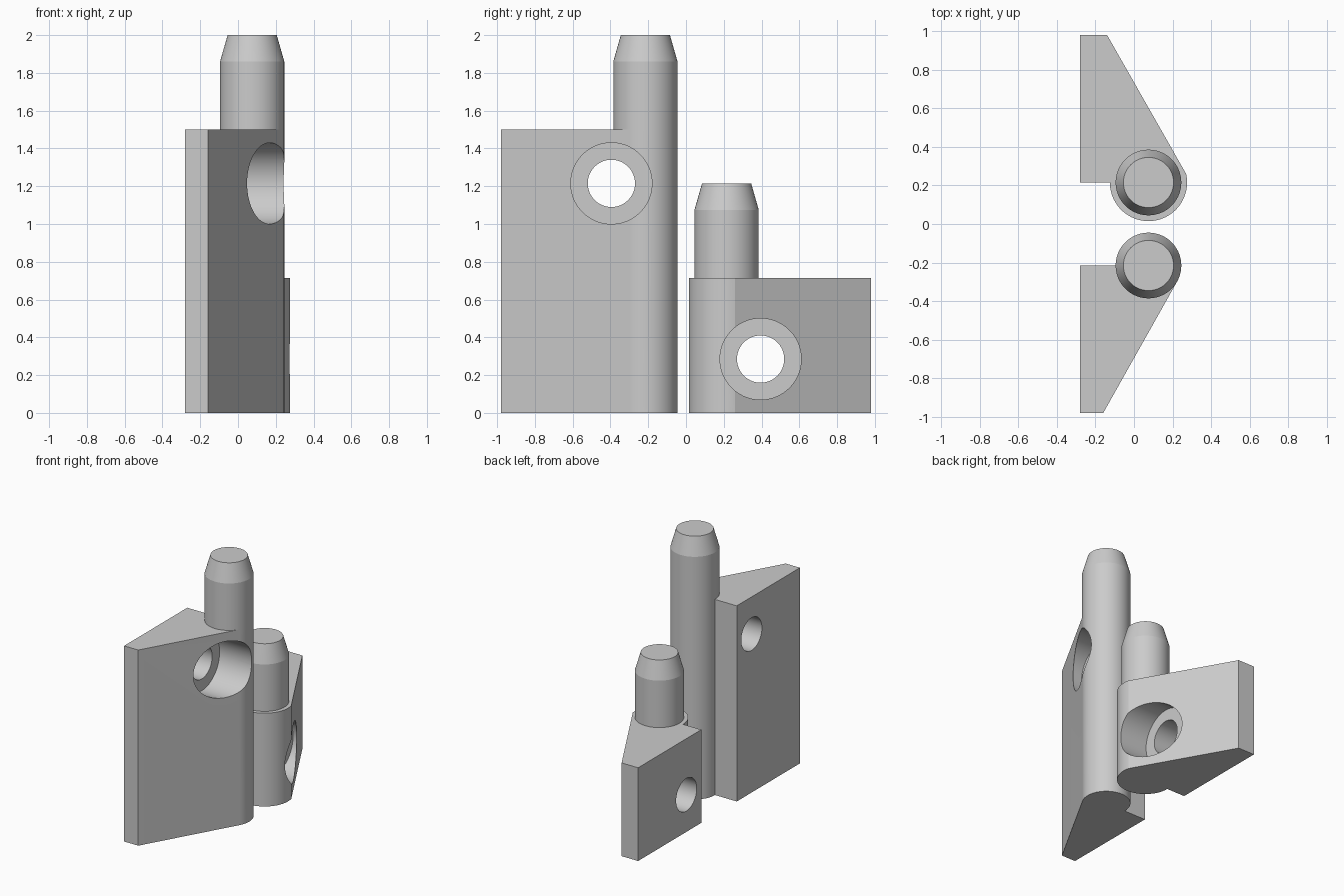
import bpy
import bmesh
from math import cos, sin, pi, radians
from mathutils import Matrix, Vector

if "Cube" in bpy.data.objects:
    bpy.data.objects.remove(bpy.data.objects["Cube"])

steel = bpy.data.materials.new("grey_steel")
steel.use_nodes = True
GREY = (0.6, 0.6, 0.6, 1)
steel.diffuse_color = GREY
steel.node_tree.nodes["Principled BSDF"].inputs["Base Color"].default_value = GREY

AXIS_X, AXIS_Y, PIN_R, TIP_R = 0.075, 0.215, 0.17, 0.13
BACK_X, END_Y, HOLE_Y = -0.28, 0.98, 0.395
SEGMENTS = 96


def make_object(name, bm):
    bmesh.ops.recalc_face_normals(bm, faces=bm.faces)
    mesh = bpy.data.meshes.new(name)
    bm.to_mesh(mesh)
    bm.free()
    mesh.materials.append(steel)
    obj = bpy.data.objects.new(name, mesh)
    bpy.context.collection.objects.link(obj)
    return obj


def select(obj):
    bpy.ops.object.select_all(action="DESELECT")
    obj.select_set(True)
    bpy.context.view_layer.objects.active = obj


def turned(name, profile, matrix):
    """Solid of revolution from (radius, height) pairs, placed by matrix."""
    bm = bmesh.new()
    rings = [[bm.verts.new((r * cos(2 * pi * i / SEGMENTS), r * sin(2 * pi * i / SEGMENTS), z))
              for i in range(SEGMENTS)] for r, z in profile]
    for low, high in zip(rings, rings[1:]):
        for i in range(SEGMENTS):
            j = (i + 1) % SEGMENTS
            bm.faces.new((low[i], low[j], high[j], high[i]))
    bm.faces.new(rings[0])
    bm.faces.new(rings[-1])
    bm.transform(matrix)
    return make_object(name, bm)


def hinge_half(name, side, barrel_r, arc_end, end_x, height, top, hole_z, floor_x):
    # wedge leaf with a rounded barrel, extruded upward
    outline = [(end_x, END_Y), (BACK_X, END_Y), (BACK_X, AXIS_Y)]
    steps = 56
    for i in range(steps + 1):
        a = pi + (pi + radians(arc_end)) * i / steps
        outline.append((AXIS_X + barrel_r * cos(a), AXIS_Y + barrel_r * sin(a)))
    bm = bmesh.new()
    base = bm.faces.new([bm.verts.new((x, side * y, 0)) for x, y in outline])
    grown = bmesh.ops.extrude_face_region(bm, geom=[base])["geom"]
    bmesh.ops.translate(bm, vec=(0, 0, height),
                        verts=[v for v in grown if isinstance(v, bmesh.types.BMVert)])
    leaf = make_object(name + "_leaf", bm)

    # counterbored screw hole running along x
    place = Matrix.Translation((0, side * HOLE_Y, hole_z)) @ Matrix.Rotation(pi / 2, 4, "Y")
    cutter = turned("hole_cutter", [(0.125, -0.5), (0.125, floor_x), (0.215, floor_x), (0.215, 0.5)], place)
    cutter.hide_render = True
    cut = leaf.modifiers.new("screw_hole", "BOOLEAN")
    cut.operation, cut.solver, cut.object = "DIFFERENCE", "EXACT", cutter
    select(leaf)
    bpy.ops.object.modifier_apply(modifier=cut.name)
    bpy.data.objects.remove(cutter)

    # pin with a tapered tip
    pin = turned(name + "_pin", [(PIN_R, height), (PIN_R, top - 0.14), (TIP_R, top)],
                 Matrix.Translation(Vector((AXIS_X, side * AXIS_Y, 0))))
    for obj in (leaf, pin):
        select(obj)
        bpy.ops.object.shade_smooth_by_angle(angle=radians(12))


hinge_half("tall", -1, PIN_R, 30, -0.16, 1.5, 2.0, 1.215, -0.03)
hinge_half("short", 1, 0.2, 13, -0.14, 0.715, 1.215, 0.285, 0.04)
